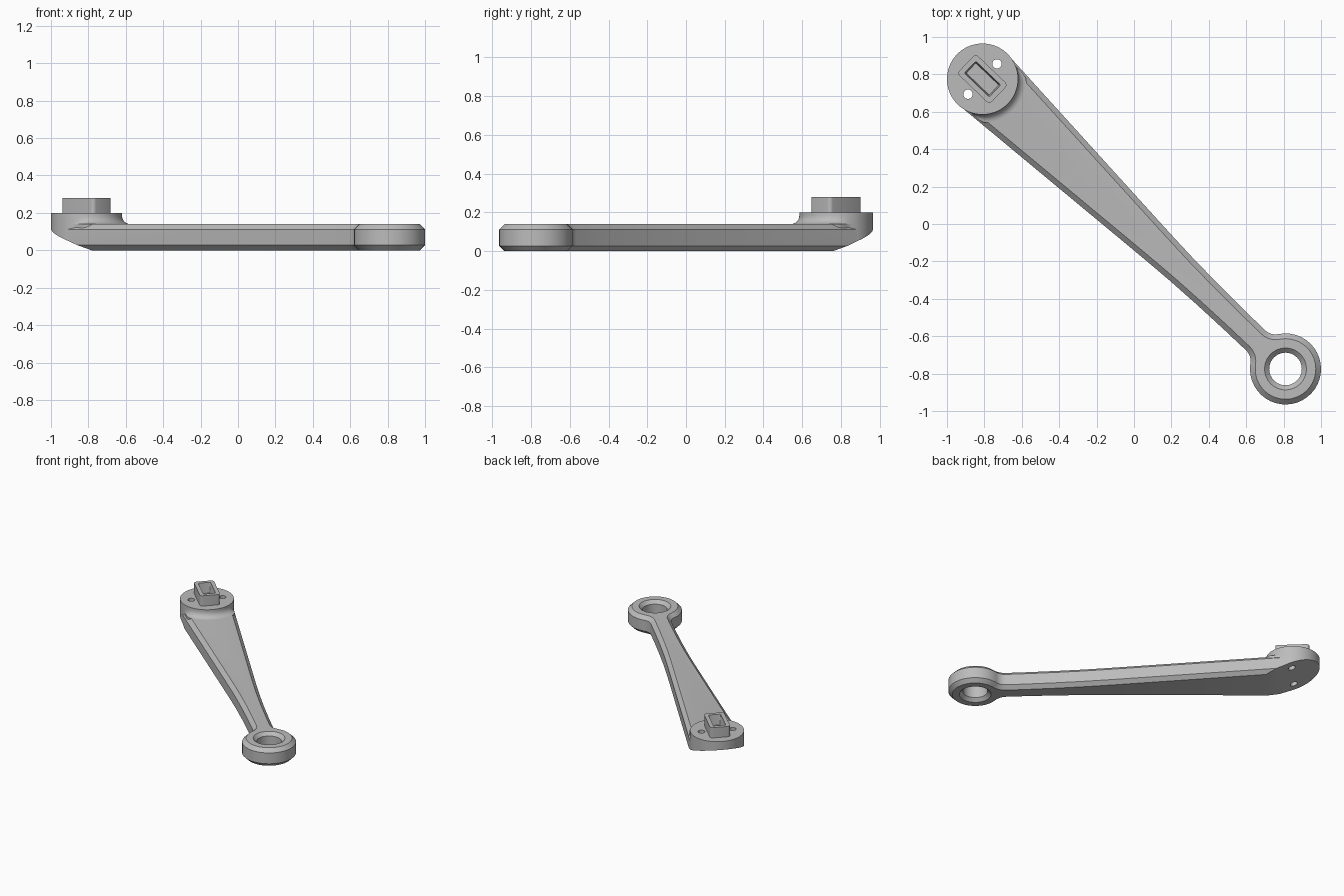
import bpy
import bmesh
from math import sin, cos, radians, atan2, hypot
from mathutils import Matrix, Vector

cube = bpy.data.objects.get("Cube")
if cube:
    bpy.data.objects.remove(cube, do_unlink=True)

END = hypot(0.81, 0.775)           # distance from the middle to each end centre
ANGLE = atan2(-0.775, 0.81)        # direction of the arm seen from above
R = 0.19                           # radius of both ends
T = 0.14                           # arm thickness
C = 0.028                          # edge chamfer
TOP = 0.20                         # top of the mounting head
PLUG_TOP = 0.28

grey = bpy.data.materials.new("plain grey")
grey.use_nodes = True
grey.diffuse_color = (0.5, 0.5, 0.5, 1)
grey.node_tree.nodes["Principled BSDF"].inputs["Base Color"].default_value = (0.5, 0.5, 0.5, 1)


def loft(name, rings, closed=False):
    """Skin a stack of equal-count rings; cap the ends or join them up."""
    bm = bmesh.new()
    loops = [[bm.verts.new(p) for p in ring] for ring in rings]
    n = len(loops[0])
    pairs = list(zip(loops, loops[1:]))
    if closed:
        pairs.append((loops[-1], loops[0]))
    else:
        bm.faces.new(loops[0][::-1])
        bm.faces.new(loops[-1])
    for a, b in pairs:
        for i in range(n):
            j = (i + 1) % n
            bm.faces.new((a[i], a[j], b[j], b[i]))
    bmesh.ops.recalc_face_normals(bm, faces=bm.faces)
    mesh = bpy.data.meshes.new(name)
    bm.to_mesh(mesh)
    bm.free()
    mesh.materials.append(grey)
    obj = bpy.data.objects.new(name, mesh)
    bpy.context.collection.objects.link(obj)
    return obj


def arc(cx, cy, r, start, end, steps):
    angles = [radians(start + (end - start) * i / steps) for i in range(steps + 1)]
    return [(cx + r * cos(a), cy + r * sin(a)) for a in angles]


def circle(cx, cy, r, z, n=48):
    return [(x, y, z) for x, y in arc(cx, cy, r, 0, 360, n)[:-1]]


def inset(points, d):
    """Shift a counter-clockwise outline inwards by d."""
    out = []
    for i, p in enumerate(points):
        p = Vector(p)
        a = (p - Vector(points[i - 1])).normalized()
        b = (Vector(points[(i + 1) % len(points)]) - p).normalized()
        normal = Vector((-a.y - b.y, a.x + b.x)).normalized()
        out.append(p + normal * d / max(0.5, normal.dot((-a.y, a.x))))
    return out


def at_height(points, z):
    return [(p[0], p[1], z) for p in points]


def combine(target, tool, operation):
    mod = target.modifiers.new("cut", "BOOLEAN")
    mod.operation = operation
    mod.solver = "EXACT"
    mod.object = tool
    tool.hide_render = True
    bpy.context.view_layer.objects.active = target
    bpy.ops.object.modifier_apply(modifier=mod.name)
    bpy.data.objects.remove(tool, do_unlink=True)


# Arm outline: head arc, tapering side, fillet and eye arc, mirrored across the axis
side = arc(-END, 0, R - 0.002, 180, 86, 12)
side += [(0.13, 0.1), (0.24, 0.093), (0.36, 0.086), (0.55, 0.079), (0.75, 0.075)]
side += arc(0.899, 0.154, 0.08, -90, -35, 6)
side += arc(END, 0, R, 143, 0, 16)
outline = side[::-1] + [(x, -y) for x, y in side[1:-1]]
arm = loft("crank_arm", [
    at_height(inset(outline, C), 0),
    at_height(outline, C),
    at_height(outline, T - C),
    at_height(inset(outline, C), T),
])


# Raised head with a concave flare running out onto the arm
def flare_ring(extra, z):
    ring = []
    for i in range(72):
        a = radians(i * 5)
        off = min(i * 5, 360 - i * 5)
        k = min(1, max(0, (68 - off) / 28))
        k = k * k * (3 - 2 * k)
        r = R + extra * k
        ring.append((-END + r * cos(a), r * sin(a), z))
    return ring


F = 0.045
rings = [flare_ring(0, C + 0.002), flare_ring(0, 0.09), flare_ring(F, 0.1)]
for i in range(7):
    t = radians(15 * i)
    rings.append(flare_ring(F * (1 - sin(t)), T + F * (1 - cos(t))))
rings.append(flare_ring(0, TOP))
combine(arm, loft("head", rings), "UNION")

# Sloping underside of the head
slope = radians(20)
bm = bmesh.new()
bmesh.ops.create_cube(bm, size=1)
tilt = Matrix.Rotation(slope, 4, "Y")
start = Matrix.Translation((-END + 0.18, 0, 0))
bm.transform(start @ tilt @ Matrix.Translation((-0.25, 0, -0.2)) @ Matrix.Diagonal((0.6, 0.8, 0.4, 1)))
mesh = bpy.data.meshes.new("slope_cutter")
bm.to_mesh(mesh)
bm.free()
wedge = bpy.data.objects.new("slope_cutter", mesh)
bpy.context.collection.objects.link(wedge)
combine(arm, wedge, "DIFFERENCE")

# Two bolt holes through the head
for s in (-1, 1):
    hole = loft("bolt_hole", [circle(-END, s * 0.112, 0.025, z, 24) for z in (-0.1, 0.3)])
    combine(arm, hole, "DIFFERENCE")

# Eye bore, chamfered at both mouths
wide, bore, lip = 0.112, 0.087, 0.025
profile = [(wide + lip, -lip), (bore, lip), (bore, T - lip), (wide + lip, T + lip)]
combine(arm, loft("eye_bore", [circle(END, 0, r, z) for r, z in profile]), "DIFFERENCE")


# Hollow rectangular plug on the head
def rounded_rect(hx, hy, r, z):
    points = []
    for sx, sy, a in ((1, 1, 0), (-1, 1, 90), (-1, -1, 180), (1, -1, 270)):
        points += arc(-END + sx * (hx - r), sy * (hy - r), r, a, a + 90, 4)
    return at_height(points, z)


plug = loft("socket_plug", [
    rounded_rect(0.12, 0.072, 0.02, TOP - 0.01),
    rounded_rect(0.12, 0.072, 0.02, PLUG_TOP),
    rounded_rect(0.092, 0.044, 0.008, PLUG_TOP),
    rounded_rect(0.084, 0.036, 0.006, TOP - 0.01),
], closed=True)

# Turn everything diagonal and shade smooth with crisp edges
for obj in (arm, plug):
    obj.data.transform(Matrix.Rotation(ANGLE, 4, "Z"))
    bpy.ops.object.select_all(action="DESELECT")
    obj.select_set(True)
    bpy.context.view_layer.objects.active = obj
    bpy.ops.object.shade_smooth_by_angle(angle=radians(25))
